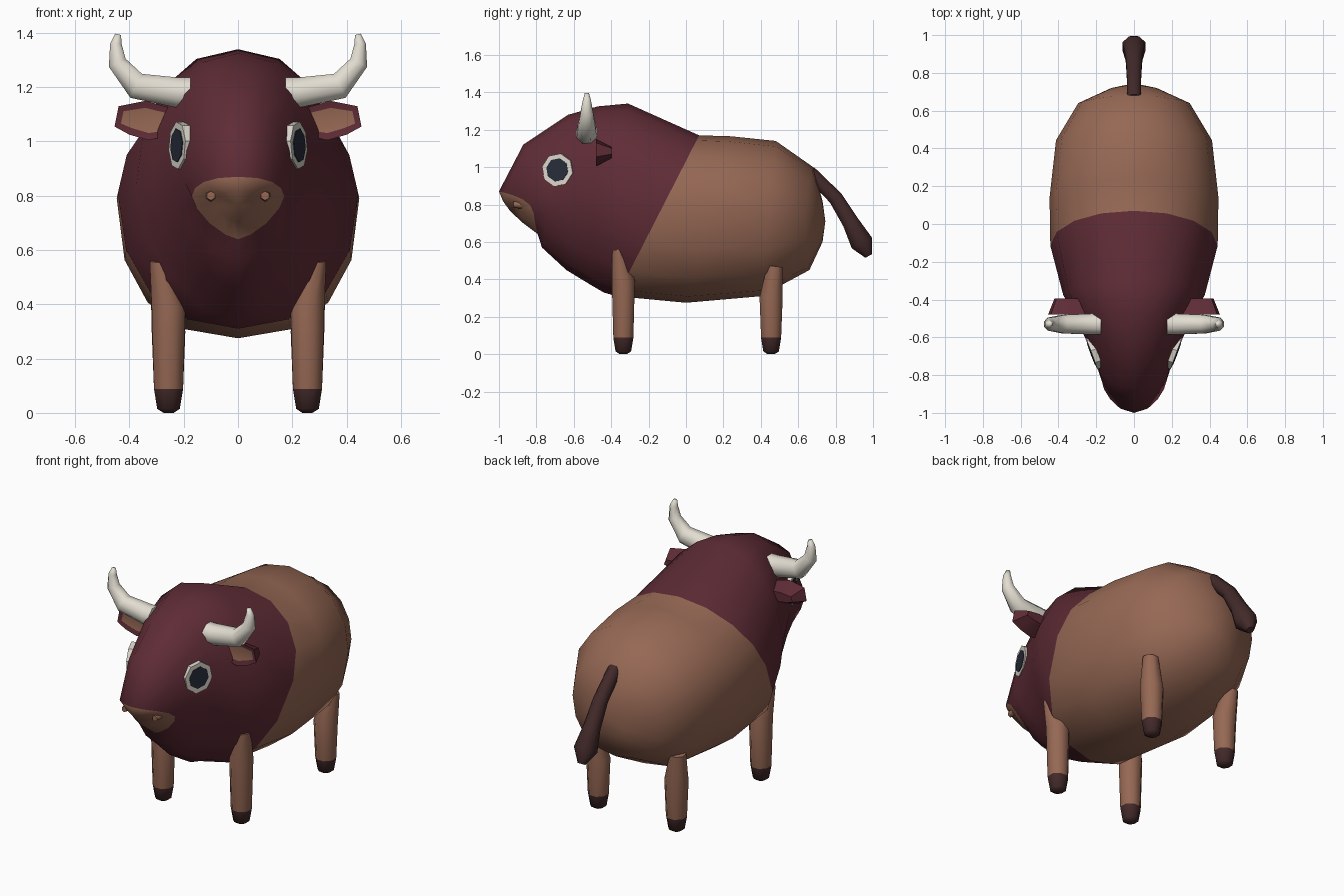
import bpy, bmesh, math
from mathutils import Vector
from mathutils.bvhtree import BVHTree

cube = bpy.data.objects.get("Cube")
if cube:
    bpy.data.objects.remove(cube, do_unlink=True)


def material(name, rgb):
    lin = [((c / 255 + 0.055) / 1.055) ** 2.4 for c in rgb] + [1.0]
    m = bpy.data.materials.new(name)
    m.use_nodes = True
    m.diffuse_color = lin
    bsdf = m.node_tree.nodes["Principled BSDF"]
    bsdf.inputs["Base Color"].default_value = lin
    bsdf.inputs["Roughness"].default_value = 0.9
    return m


MAROON = material("maroon fur", (95, 44, 54))
TAN = material("tan fur", (150, 104, 84))
HORN = material("ivory horn", (226, 221, 209))
DARK = material("dark brown", (66, 41, 41))
WHITE = material("eye white", (218, 213, 202))
PUPIL = material("dark pupil", (40, 44, 58))


def finish(name, bm, mats, angle=45, mirror=False):
    bmesh.ops.recalc_face_normals(bm, faces=bm.faces)
    me = bpy.data.meshes.new(name)
    bm.to_mesh(me)
    bm.free()
    for m in mats:
        me.materials.append(m)
    ob = bpy.data.objects.new(name, me)
    bpy.context.collection.objects.link(ob)
    bpy.ops.object.select_all(action='DESELECT')
    ob.select_set(True)
    bpy.context.view_layer.objects.active = ob
    bpy.ops.object.shade_smooth_by_angle(angle=math.radians(angle))
    if mirror:
        ob.modifiers.new("Mirror", 'MIRROR')


def bridge(bm, a, b, mat=0):
    n = len(a)
    for i in range(n):
        j = (i + 1) % n
        bm.faces.new((a[i], a[j], b[j], b[i])).material_index = mat


def fan(bm, ring, co, mat=0):
    tip = bm.verts.new(co)
    for i in range(len(ring)):
        bm.faces.new((ring[i], ring[(i + 1) % len(ring)], tip)).material_index = mat


def tube(name, stations, axis, mats, seg_mats=None, n=8, angle=60, mirror=False):
    """Sweep a round section along (x, y, z, radius) stations; axis is normal to the path."""
    bm = bmesh.new()
    pts = [Vector(s[:3]) for s in stations]
    u = Vector(axis)
    rings = []
    for k, p in enumerate(pts):
        t = (pts[min(k + 1, len(pts) - 1)] - pts[max(k - 1, 0)]).normalized()
        v = t.cross(u)
        r = stations[k][3]
        angs = [2 * math.pi * (i + 0.5) / n for i in range(n)]
        rings.append([bm.verts.new(p + (u * math.cos(a) + v * math.sin(a)) * r) for a in angs])
    seg_mats = seg_mats or [0] * (len(pts) - 1)
    for k, m in enumerate(seg_mats):
        bridge(bm, rings[k], rings[k + 1], m)
    bm.faces.new(rings[0]).material_index = seg_mats[0]
    bm.faces.new(rings[-1]).material_index = seg_mats[-1]
    finish(name, bm, mats, angle, mirror)


# Body: tilted rings (top y, top z, bottom y, bottom z, half width, widest height,
# side bow, upper roundness, lower roundness)
RINGS = [
    (-1.00, 0.87, -0.79, 0.64, 0.17, 0.68, 0.10, 2.3, 1.45),
    (-0.87, 1.12, -0.77, 0.57, 0.20, 0.52, 0.08, 2.1, 1.8),
    (-0.63, 1.28, -0.64, 0.45, 0.258, 0.52, 0.03, 2.15, 1.7),
    (-0.47, 1.325, -0.50, 0.365, 0.315, 0.50, 0.0, 2.2, 1.65),
    (-0.31, 1.34, -0.44, 0.33, 0.375, 0.50, 0.0, 2.15, 1.7),
    (0.07, 1.17, -0.37, 0.31, 0.443, 0.58, 0.0, 2.05, 2.2),
    (0.24, 1.165, 0.00, 0.275, 0.447, 0.58, 0.0, 2.0, 2.35),
    (0.48, 1.14, 0.40, 0.31, 0.413, 0.54, 0.0, 2.0, 2.35),
    (0.68, 1.00, 0.66, 0.45, 0.295, 0.50, -0.03, 2.1, 2.3),
    (0.73, 0.82, 0.73, 0.60, 0.12, 0.50, -0.01, 2.2, 2.2),
]
N = 16


def signed_pow(v, e):
    return math.copysign(abs(v) ** e, v)


bm = bmesh.new()
rings = []
for ty, tz, by, bz, w, mid, bow, high, low in RINGS:
    ring = []
    for i in range(N):
        a = 2 * math.pi * i / N
        e = 2 / (high if math.cos(a) > 0 else low)
        s, c = signed_pow(math.sin(a), e), signed_pow(math.cos(a), e)
        f = mid + (1 - mid) * c if c >= 0 else mid + mid * c
        ring.append(bm.verts.new((w * s, by + (ty - by) * f + bow * s * s, bz + (tz - bz) * f)))
    rings.append(ring)
for k in range(len(rings) - 1):
    bridge(bm, rings[k], rings[k + 1], 0 if k < 5 else 1)
# Muzzle pad
muzzle_mid = Vector((0, -0.94, 0.765))
inner = [bm.verts.new(v.co.lerp(muzzle_mid, 0.5) + Vector((0, -0.008, 0))) for v in rings[0]]
bridge(bm, rings[0], inner, 1)
fan(bm, inner, muzzle_mid, 1)
fan(bm, rings[-1], (0, 0.745, 0.71), 1)
bmesh.ops.recalc_face_normals(bm, faces=bm.faces)
tree = BVHTree.FromBMesh(bm)
finish("body", bm, [MAROON, TAN], 60)

# Legs with dark hooves
for name, y, top_station in (("front_legs", -0.335, (0.29, -0.36, 0.56, 0.038)),
                             ("back_legs", 0.455, (0.28, 0.475, 0.47, 0.045))):
    tube(name, [top_station, (0.256, y, top_station[2] - 0.17, 0.067), (0.256, y, 0.088, 0.058),
                (0.256, y, 0.015, 0.045), (0.256, y, 0.0, 0.02)],
         (1, 0, 0), [TAN, DARK], [0, 0, 1, 1], mirror=True)

# Tail with tuft
tube("tail", [(0, 0.66, 0.975, 0.038), (0, 0.80, 0.835, 0.042), (0, 0.88, 0.705, 0.048),
              (0, 0.94, 0.595, 0.066), (0, 0.977, 0.525, 0.022)], (1, 0, 0), [DARK])

# Horns
tube("horns", [(0.175, -0.53, 1.18, 0.06), (0.22, -0.53, 1.18, 0.06), (0.375, -0.53, 1.205, 0.053),
               (0.445, -0.53, 1.29, 0.037), (0.45, -0.53, 1.36, 0.023), (0.442, -0.53, 1.395, 0.012)],
     (0, 1, 0), [HORN], angle=80, mirror=True)

# Ears: wedge with an inset tan front
OUTLINE = [(0.20, 1.11), (0.34, 1.15), (0.44, 1.13), (0.455, 1.055), (0.40, 1.025), (0.33, 1.005), (0.20, 1.03)]
bm = bmesh.new()
front = [bm.verts.new((x, -0.48, z)) for x, z in OUTLINE]
back = [bm.verts.new((0.32 + (x - 0.32) * 0.75, -0.395, 1.08 + (z - 1.08) * 0.4)) for x, z in OUTLINE]
bridge(bm, front, back)
bm.faces.new(back)
face = bm.faces.new(front)
bmesh.ops.recalc_face_normals(bm, faces=bm.faces)
bmesh.ops.inset_individual(bm, faces=[face], thickness=0.026, depth=-0.006)
face.material_index = 1
finish("ears", bm, [MAROON, TAN], 30, mirror=True)

# Eyes: round plates seated on the head
hit = tree.ray_cast(Vector((1, -0.685, 0.985)), Vector((-1, 0, 0)))[0]
normal = Vector((0.93, -0.35, 0.03)).normalized()
side = normal.cross(Vector((0, 0, 1))).normalized()
up = side.cross(normal)


def disc(name, radius, inner_depth, outer_depth, mat):
    bm = bmesh.new()
    loops = []
    for d in (inner_depth, outer_depth):
        loops.append([])
        for i in range(8):
            a = math.pi / 4 * (i + 0.25)
            off = side * math.cos(a) * radius + up * math.sin(a) * radius
            loops[-1].append(bm.verts.new(hit + normal * d + off))
    bridge(bm, *loops)
    bm.faces.new(loops[0])
    bm.faces.new(loops[1])
    finish(name, bm, [mat], 30, mirror=True)


disc("eye_whites", 0.089, -0.025, 0.009, WHITE)
disc("eye_pupils", 0.063, 0.005, 0.012, PUPIL)

# Nostrils: small studs on the muzzle
spot = tree.ray_cast(Vector((0.1, -2, 0.80)), Vector((0, 1, 0)))[0]
tube("nostrils", [(0.1, spot.y + 0.02, 0.80, 0.022), (0.1, spot.y - 0.022, 0.80, 0.017)],
     (1, 0, 0), [TAN], n=6, mirror=True)
